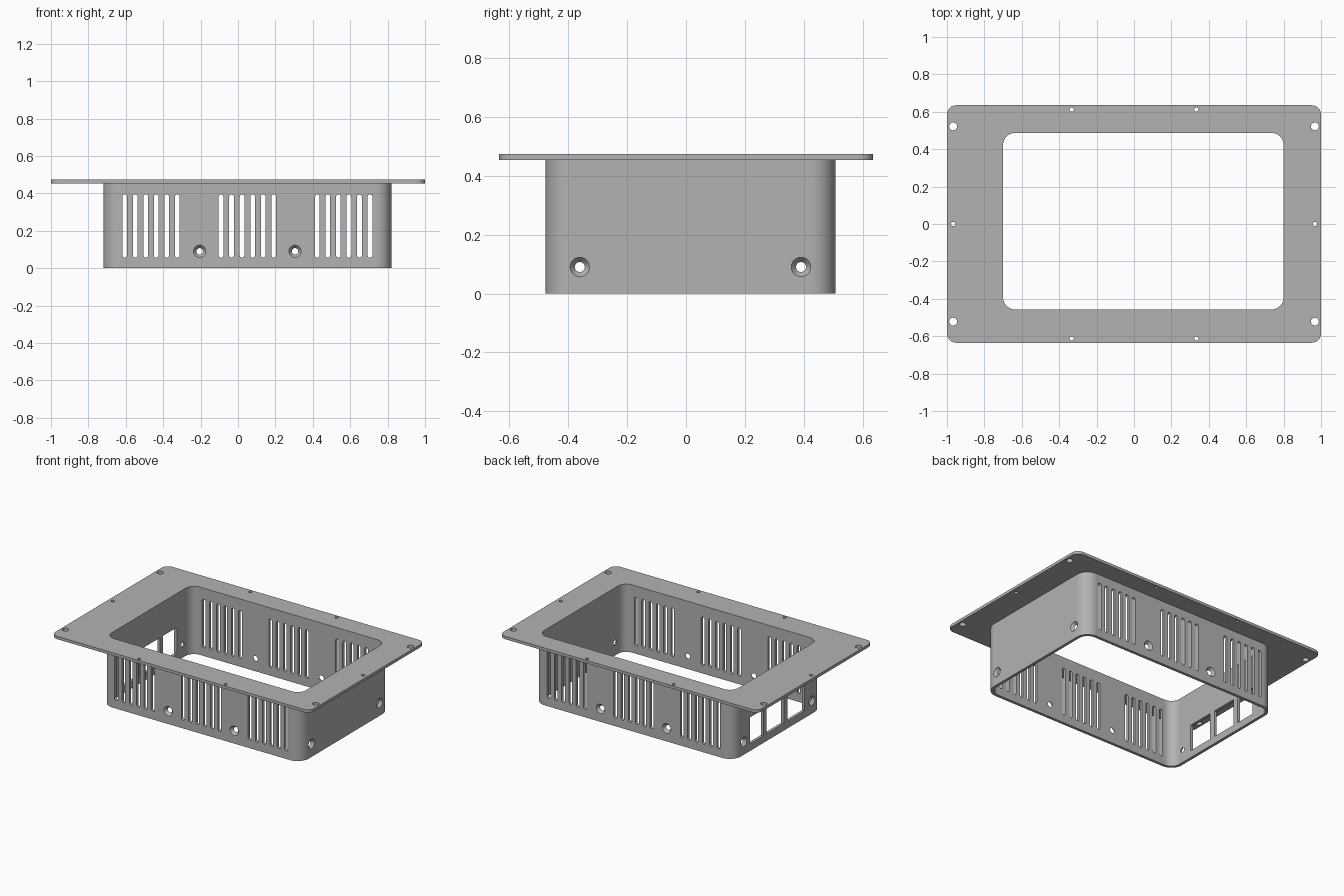
import bpy
import bmesh
from math import cos, sin, pi, radians

cube = bpy.data.objects.get("Cube")
if cube:
    bpy.data.objects.remove(cube)

# Main dimensions
CX, CY = 0.05, 0.015           # centre of the box, offset in the flange
HX, HY, WALL = 0.77, 0.492, 0.02
HEIGHT, RIM_Z = 0.473, 0.453
SCREW_Z = 0.09

grey = bpy.data.materials.new("plain_grey")
grey.use_nodes = True
grey.diffuse_color = (0.45, 0.45, 0.45, 1)
grey.node_tree.nodes["Principled BSDF"].inputs["Base Color"].default_value = grey.diffuse_color

# Mapping from profile (u, v) and depth w to space, by extrusion axis
AXES = {
    "x": lambda u, v, w: (w, u, v),
    "y": lambda u, v, w: (u, w, v),
    "z": lambda u, v, w: (u, v, w),
}


def rounded(cu, cv, hu, hv, r, seg=12):
    """Outline of a rounded rectangle given by its half sizes."""
    pts = []
    for k, (su, sv) in enumerate([(1, 1), (-1, 1), (-1, -1), (1, -1)]):
        for i in range(seg + 1):
            a = (k + i / seg) * pi / 2
            pts.append((cu + su * (hu - r) + r * cos(a), cv + sv * (hv - r) + r * sin(a)))
    return pts


def circle(cu, cv, r, n=32):
    return [(cu + r * cos(2 * pi * i / n), cv + r * sin(2 * pi * i / n)) for i in range(n)]


def rectangle(u0, u1, v0, v1):
    return [(u0, v0), (u1, v0), (u1, v1), (u0, v1)]


def bridge(bm, a, b):
    for i in range(len(a)):
        j = (i + 1) % len(a)
        bm.faces.new((a[i], a[j], b[j], b[i]))


def loft(bm, axis, start, w0, end, w1):
    """Closed solid between two matching outlines."""
    a = [bm.verts.new(AXES[axis](u, v, w0)) for u, v in start]
    b = [bm.verts.new(AXES[axis](u, v, w1)) for u, v in end]
    bridge(bm, a, b)
    bm.faces.new(a)
    bm.faces.new(b)


def frame(bm, outer, inner, z0, z1):
    """Hollow frame between an outer and an inner outline."""
    rings = [[bm.verts.new((u, v, z)) for u, v in line]
             for line, z in ((outer, z0), (outer, z1), (inner, z1), (inner, z0))]
    for i in range(4):
        bridge(bm, rings[i], rings[(i + 1) % 4])


def make_object(name, bm):
    bmesh.ops.recalc_face_normals(bm, faces=bm.faces)
    mesh = bpy.data.meshes.new(name)
    bm.to_mesh(mesh)
    bm.free()
    mesh.materials.append(grey)
    obj = bpy.data.objects.new(name, mesh)
    bpy.context.collection.objects.link(obj)
    return obj


def cut_and_shade(obj, cutter):
    """Cut the openings, then smooth only the curved faces."""
    bpy.ops.object.select_all(action="DESELECT")
    bpy.context.view_layer.objects.active = obj
    obj.select_set(True)
    cutter.hide_render = True
    mod = obj.modifiers.new("openings", "BOOLEAN")
    mod.operation = "DIFFERENCE"
    mod.solver = "EXACT"
    mod.object = cutter
    bpy.ops.object.modifier_apply(modifier=mod.name)
    bpy.data.objects.remove(cutter)
    bpy.ops.object.shade_smooth_by_angle(angle=radians(30))
    for face in obj.data.polygons:
        if max(abs(c) for c in face.normal) > 0.9999:
            face.use_smooth = False


opening = rounded(CX, CY, HX - WALL, HY - WALL, 0.065)

# Box wall, open at top and bottom
bm = bmesh.new()
frame(bm, rounded(CX, CY, HX, HY, 0.085), opening, 0, RIM_Z)
box_wall = make_object("box_wall", bm)

cuts = bmesh.new()
# Ventilation slots: three groups of six through front and back
for group in (-1, 0, 1):
    for i in range(6):
        x = CX + group * 0.515 + (i - 2.5) * 0.0563
        slot = rounded(x, 0.225, 0.0125, 0.169, 0.0124, 6)
        loft(cuts, "y", slot, CY - HY - 0.1, slot, CY + HY + 0.1)

# Countersunk screw holes, two in each side
for axis, along, across, half, spread in (("y", CX, CY, HY, 0.255), ("x", CY, CX, HX, 0.3755)):
    for side in (-1, 1):
        for s in (-1, 1):
            u = along + s * spread
            loft(cuts, axis,
                 circle(u, SCREW_Z, 0.037), across + side * (half + 0.005),
                 circle(u, SCREW_Z, 0.013), across + side * (half - 0.025))

# Three connector windows in the end wall
for y0, y1 in ((-0.28, -0.09), (-0.05, 0.14), (0.175, 0.325)):
    window = rectangle(y0, y1, 0.05, 0.235)
    loft(cuts, "x", window, CX - HX - 0.1, window, CX - HX + 0.1)
cut_and_shade(box_wall, make_object("wall_cutter", cuts))

# Mounting flange
bm = bmesh.new()
frame(bm, rounded(0, 0, 1, 0.635, 0.05), opening, RIM_Z, HEIGHT)
flange = make_object("mounting_flange", bm)

# Corner mounting holes and small edge holes
holes = [(sx * 0.967, sy * 0.522, 0.021) for sx in (-1, 1) for sy in (-1, 1)]
holes += [(sx * 0.333, sy * 0.612, 0.011) for sx in (-1, 1) for sy in (-1, 1)]
holes += [(sx * 0.967, 0, 0.012) for sx in (-1, 1)]
cuts = bmesh.new()
for x, y, r in holes:
    loft(cuts, "z", circle(x, y, r), RIM_Z - 0.1, circle(x, y, r), HEIGHT + 0.1)
cut_and_shade(flange, make_object("flange_cutter", cuts))
